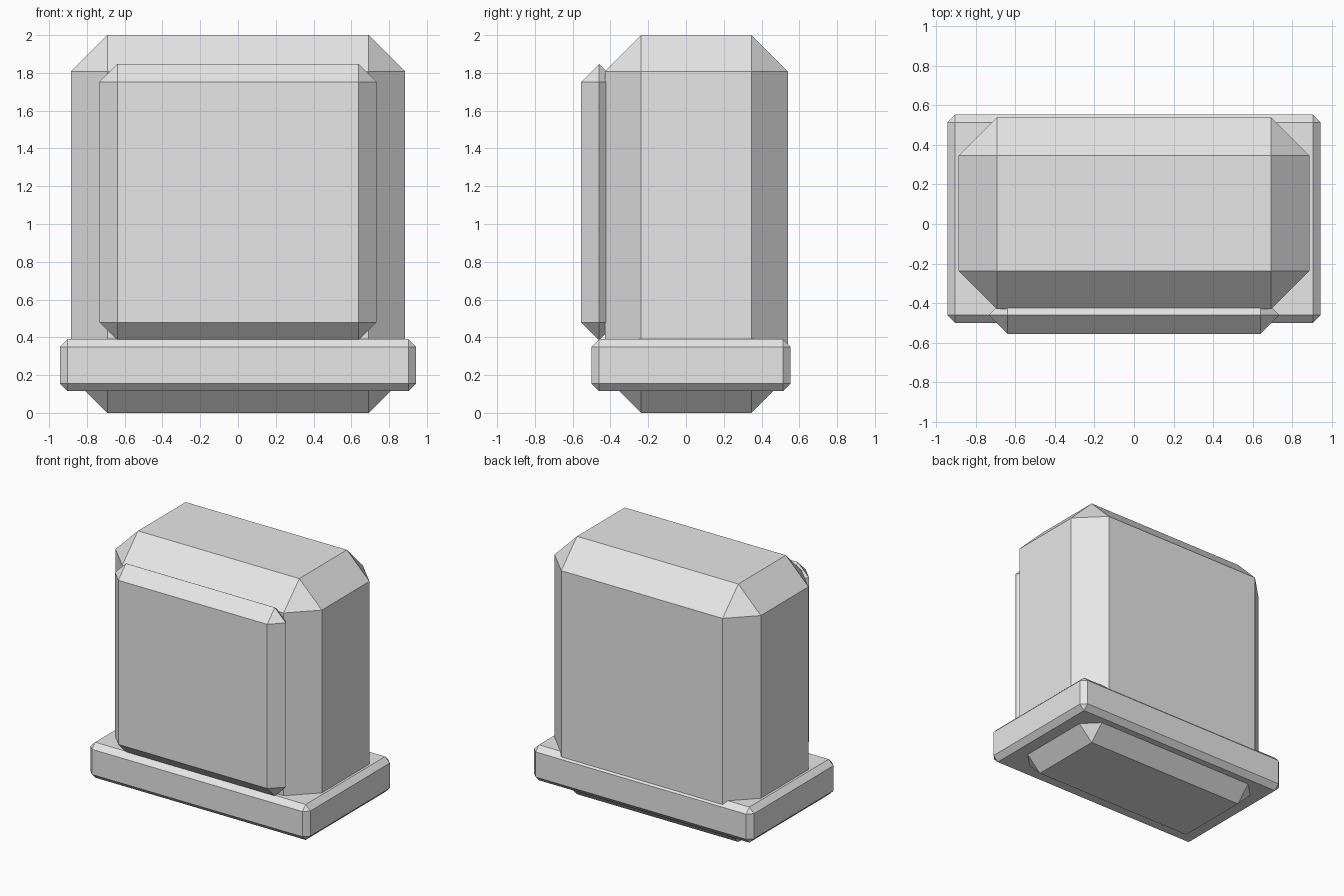
import bpy
import bmesh
from mathutils import Vector

default = bpy.data.objects.get("Cube")
if default:
    bpy.data.objects.remove(default, do_unlink=True)

# Single plain grey finish
grey = bpy.data.materials.new("light_grey")
grey.use_nodes = True
colour = (0.8, 0.8, 0.8, 1)
grey.diffuse_color = colour
grey.node_tree.nodes["Principled BSDF"].inputs["Base Color"].default_value = colour


def chamfered_box(name, low, high, chamfer):
    """Flat-shaded box between two corners with all edges chamfered."""
    low, high = Vector(low), Vector(high)
    size = high - low
    bm = bmesh.new()
    bmesh.ops.create_cube(bm, size=1)
    bmesh.ops.scale(bm, vec=size, verts=bm.verts)
    bmesh.ops.bevel(bm, geom=bm.edges[:], offset=chamfer, segments=1,
                    affect='EDGES', clamp_overlap=True)
    mesh = bpy.data.meshes.new(name)
    bm.to_mesh(mesh)
    bm.free()
    mesh.materials.append(grey)
    obj = bpy.data.objects.new(name, mesh)
    obj.location = (low + high) / 2
    bpy.context.collection.objects.link(obj)
    return obj


# Tall main body, poking out below the base slab
chamfered_box("body", (-0.885, -0.43, 0), (0.885, 0.54, 2), 0.193)
# Wide slab around the foot
chamfered_box("base_slab", (-0.943, -0.5, 0.115), (0.943, 0.553, 0.39), 0.04)
# Raised panel half sunk into the front
chamfered_box("front_panel", (-0.733, -0.555, 0.385), (0.733, -0.365, 1.847), 0.0945)
